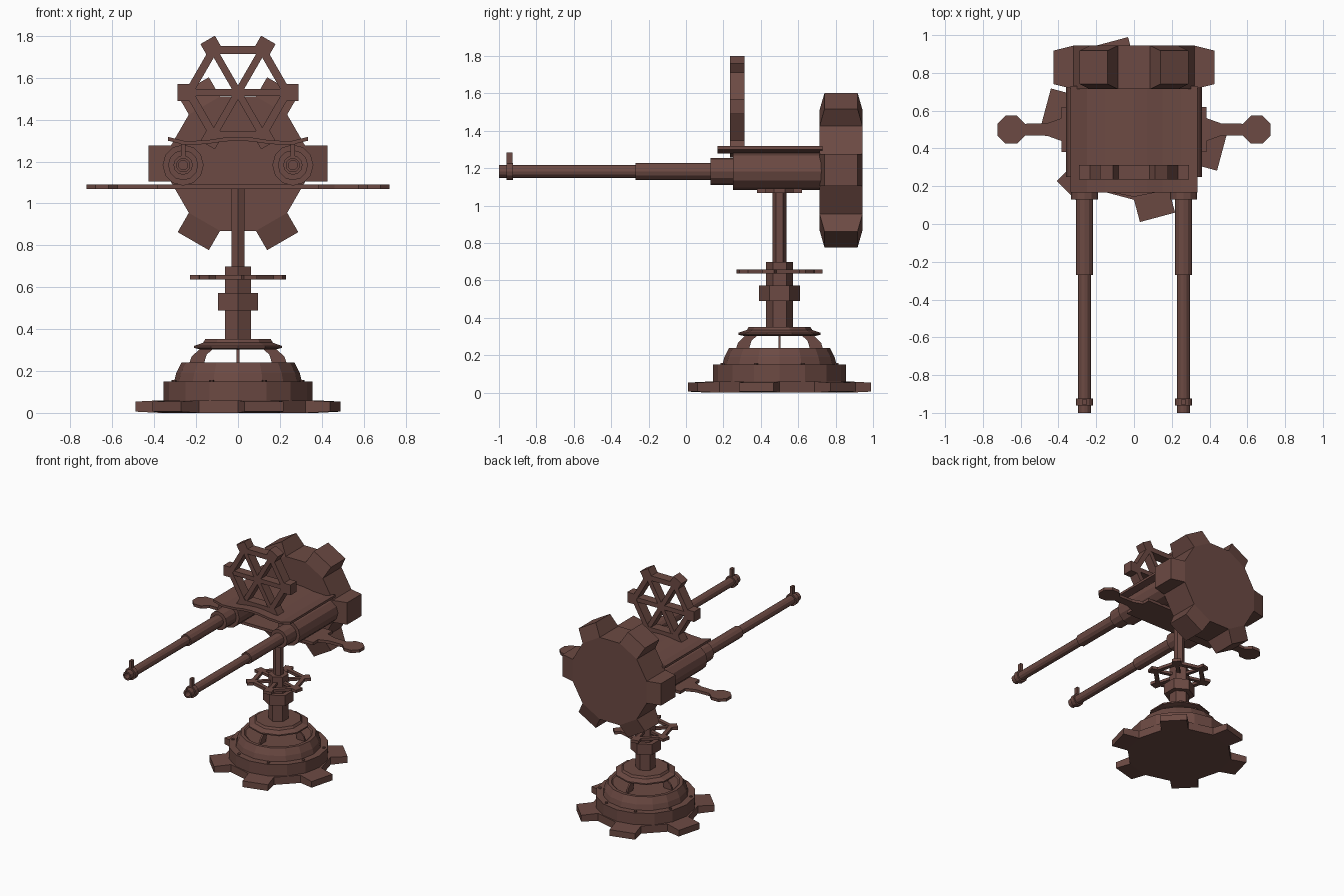
import bpy, bmesh
from math import sin, cos, pi, radians
from mathutils import Matrix, Vector

if "Cube" in bpy.data.objects:
    bpy.data.objects.remove(bpy.data.objects["Cube"])

mat = bpy.data.materials.new("brown_paint")
mat.diffuse_color = (0.15, 0.068, 0.056, 1)
mat.use_nodes = True
mat.node_tree.nodes["Principled BSDF"].inputs["Base Color"].default_value = mat.diffuse_color
CY = 0.5           # y of the pedestal axis
GX, GZ = 0.262, 1.183   # gun axis
FACE_FRONT = (pi / 2, 0, 0)   # local z -> -y


def finish(name, bm, loc=(0, 0, 0), rot=(0, 0, 0)):
    bmesh.ops.recalc_face_normals(bm, faces=bm.faces)
    me = bpy.data.meshes.new(name)
    bm.to_mesh(me)
    bm.free()
    me.materials.append(mat)
    ob = bpy.data.objects.new(name, me)
    ob.location, ob.rotation_euler = loc, rot
    bpy.context.collection.objects.link(ob)
    return ob


def add_rings(bm, sides, profile, phase=0.0, loop=False):
    """Polygonal turning of (radius, height) points about local z."""
    rings = [[bm.verts.new((r * cos(phase + 2 * pi * i / sides),
                            r * sin(phase + 2 * pi * i / sides), z))
              for i in range(sides)] for r, z in profile]
    pairs = list(zip(rings, rings[1:]))
    if loop:
        pairs.append((rings[-1], rings[0]))
    else:
        bm.faces.new(rings[0])
        bm.faces.new(rings[-1])
    for a, b in pairs:
        for i in range(sides):
            j = (i + 1) % sides
            bm.faces.new((a[i], a[j], b[j], b[i]))


def turned(name, sides, profile, loc=(0, CY, 0), rot=(0, 0, 0), phase=0.0):
    bm = bmesh.new()
    add_rings(bm, sides, profile, phase)
    return finish(name, bm, loc, rot)


def slab(name, outline, depth, loc, rot=(0, 0, 0)):
    bm = bmesh.new()
    f = bm.faces.new([bm.verts.new((x, y, -depth / 2)) for x, y in outline])
    ext = bmesh.ops.extrude_face_region(bm, geom=[f])["geom"]
    bmesh.ops.translate(bm, vec=(0, 0, depth),
                        verts=[v for v in ext if isinstance(v, bmesh.types.BMVert)])
    return finish(name, bm, loc, rot)


def add_box(bm, size, centre, angle=0.0):
    m = (Matrix.Rotation(angle, 4, 'Z') @ Matrix.Translation(centre)
         @ Matrix.Diagonal((*size, 1)))
    bmesh.ops.create_cube(bm, size=1, matrix=m)


def gear(name, radius, tip, depth, taper, loc, rot):
    """12-sided disc with every second side pulled out into a tapered tooth."""
    bm = bmesh.new()
    add_rings(bm, 12, [(radius, -depth / 2), (radius, depth / 2)], pi / 12)
    bmesh.ops.recalc_face_normals(bm, faces=bm.faces)
    bm.normal_update()
    teeth = [f for f in bm.faces if abs(f.normal.z) < 0.1
             and cos(6 * Vector((1, 0)).angle_signed(f.normal.xy)) > 0.9]
    reach = tip - radius * cos(pi / 12)
    for f in bmesh.ops.extrude_discrete_faces(bm, faces=teeth)["faces"]:
        c = f.calc_center_median()
        out = Vector((c.x, c.y, 0)).normalized()
        for v in f.verts:
            v.co += out * reach
            v.co.z *= taper
    return finish(name, bm, loc, rot)


def spoked_wheel(name, s, depth, loc, rot):
    """Open hexagonal wheel, six spokes, a block on every corner."""
    bm = bmesh.new()
    h = depth / 2
    ro, ri = 0.256 * s, 0.212 * s
    add_rings(bm, 6, [(ro, -h), (ro, h), (ri, h), (ri, -h)], loop=True)
    for k in range(6):
        a = k * pi / 3
        if k < 3:
            add_box(bm, (0.44 * s, 0.034 * s, depth * 0.9), (0, 0, 0), a)
        add_box(bm, (0.07 * s, 0.08 * s, depth), (0.255 * s, 0, 0), a)
    return finish(name, bm, loc, rot)


# Base: toothed foot, drum, dome
gear("base_foot", 0.372, 0.481, 0.06, 0.8, (0, CY, 0.03), (0, 0, radians(45)))
turned("base_drum", 16, [(0.356, 0.055), (0.356, 0.15)])
turned("base_dome", 16, [(0.305, 0.15), (0.295, 0.19), (0.27, 0.24),
                         (0.245, 0.24), (0.235, 0.232)])
for k in range(8):
    a = (k + 0.5) * pi / 4
    turned("drum_bolt", 6, [(0.012, 0.145), (0.012, 0.158)],
           (0.33 * cos(a), CY + 0.33 * sin(a), 0))

# Curved ribs carrying the collar
rib = [(0.235, 0.228), (0.222, 0.268), (0.185, 0.303), (0.13, 0.318),
       (0.12, 0.305), (0.15, 0.278), (0.165, 0.228)]
for k in range(4):
    slab("base_rib", rib, 0.012, (0, CY, 0), (pi / 2, 0, k * pi / 2))
turned("collar", 10, [(0.19, 0.303), (0.22, 0.31), (0.22, 0.32),
                      (0.175, 0.335), (0.165, 0.352)], phase=pi / 2)

# Column, nut, pole
for name, r, z0, z1 in (("column", 0.072, 0.34, 0.70),
                        ("column_nut", 0.109, 0.49, 0.572),
                        ("pole", 0.037, 0.69, 1.08)):
    turned(name, 6, [(r, z0), (r, z1)], phase=pi / 2)
spoked_wheel("hand_wheel", 0.79, 0.022, (0, CY, 0.648), (0, 0, radians(45)))

# Cross plate with round handles on both ends
half = [(0.385, -0.12), (0.385, -0.06), (0.46, -0.033)]
half += [(0.65 + 0.08 * cos(radians(d)), 0.08 * sin(radians(d)))
         for d in (-157.5, -112.5, -67.5, -22.5, 22.5, 67.5, 112.5, 157.5)]
half += [(0.46, 0.033), (0.385, 0.06), (0.385, 0.12)]
slab("handle_plate", half + [(-x, y) for x, y in reversed(half)], 0.022,
     (0, CY, 1.08))

# Twin guns with front sights
gun = [(0.098, 0.73), (0.098, 0.25), (0.072, 0.25), (0.072, 0.13),
       (0.046, 0.13), (0.046, -0.27), (0.034, -0.27), (0.034, -0.925),
       (0.046, -0.925), (0.046, -0.96), (0.034, -0.96), (0.034, -1.0),
       (0.022, -1.0), (0.022, -0.95)]
for side, x in (("left", -GX), ("right", GX)):
    turned("gun_" + side, 12, [(r, -y) for r, y in gun], (x, 0, GZ),
           FACE_FRONT, pi / 12 * 0)
    bm = bmesh.new()
    add_box(bm, (0.022, 0.032, 0.07), (x, -0.943, 1.25))
    finish("front_sight_" + side, bm)

# Curved cover sheet over the guns
top = [(0.335, 1.318), (0.25, 1.297), (0.15, 1.302), (0.07, 1.314)]
upper = top + [(0, 1.318)] + [(-x, z) for x, z in reversed(top)]
slab("gun_cover", upper + [(x, z - 0.018) for x, z in reversed(upper)], 0.562,
     (0, 0.449, 0), FACE_FRONT)

# Aiming wheel and rear toothed drum
spoked_wheel("aiming_wheel", 1.0, 0.077, (0, 0.274, 1.53), FACE_FRONT)
gear("rear_drum", 0.332, 0.427, 0.23, 0.77, (0, 0.829, 1.19), FACE_FRONT)
